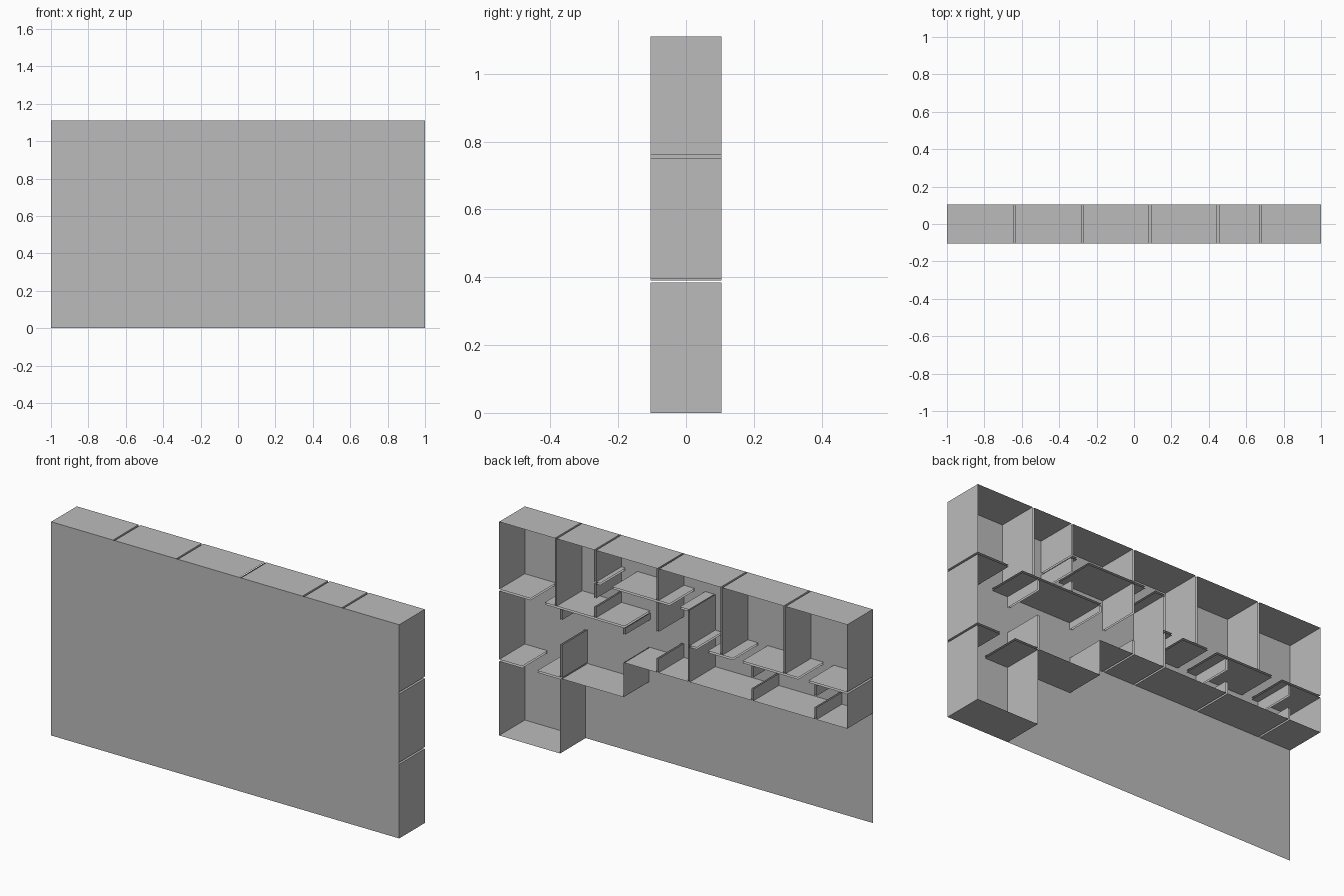
import bpy
import bmesh

cube = bpy.data.objects.get("Cube")
if cube:
    bpy.data.objects.remove(cube, do_unlink=True)

DEPTH = 0.105   # half depth of every room
GAP = 0.005     # half the gap between neighbouring rooms
TOP = 1.11

grey = bpy.data.materials.new("plain_grey")
grey.use_nodes = True
grey.diffuse_color = (0.5, 0.5, 0.5, 1)
grey.node_tree.nodes["Principled BSDF"].inputs["Base Color"].default_value = (0.5, 0.5, 0.5, 1)


def make_object(name, quads):
    """Object made of separate flat quads."""
    bm = bmesh.new()
    for quad in quads:
        bm.faces.new([bm.verts.new(p) for p in quad])
    mesh = bpy.data.meshes.new(name)
    bm.to_mesh(mesh)
    bm.free()
    mesh.materials.append(grey)
    bpy.context.collection.objects.link(bpy.data.objects.new(name, mesh))


def level(name, z, spans, paired=False):
    """Floors or ceilings at one height; paired ones leave a thin gap."""
    heights = (z - GAP, z + GAP) if paired else (z,)
    make_object(name, [
        [(a, -DEPTH, h), (b, -DEPTH, h), (b, DEPTH, h), (a, DEPTH, h)]
        for a, b in spans for h in heights])


def wall(name, x, spans, paired=True):
    """Upright pieces at one x; the spans leave door openings."""
    places = (x - GAP, x + GAP) if paired else (x,)
    make_object(name, [
        [(p, -DEPTH, a), (p, DEPTH, a), (p, DEPTH, b), (p, -DEPTH, b)]
        for a, b in spans for p in places])


def between(lines):
    """Spans between neighbouring wall lines, minus the gaps."""
    last = len(lines) - 1
    return [(a + (GAP if i else 0), b - (GAP if i + 1 < last else 0))
            for i, (a, b) in enumerate(zip(lines, lines[1:]))]


# Closed front sheet
make_object("front_panel", [[(-1, -DEPTH, 0), (1, -DEPTH, 0),
                             (1, -DEPTH, TOP), (-1, -DEPTH, TOP)]])

# Outer shell
level("roof", TOP, between([-1, -0.64, -0.277, 0.086, 0.449, 0.675, 1]))
wall("left_end", 1, [(0, 0.385), (0.395, 0.75), (0.76, TOP)], False)
wall("right_end", -1, [(0.57, 0.75), (0.76, TOP)], False)
level("ground_floor", 0, [(0.65, 1)], False)
wall("ground_room_side", 0.65, [(0, 0.385)], False)
level("middle_outer_floor", 0.39, [(0.285, 0.64)])
wall("middle_room_side", 0.286, [(0.39, 0.57)], False)
level("raised_outer_floor", 0.57, between([-1, -0.818, -0.455, -0.09, 0.09, 0.281]))

# Floors between rooms, with hatch openings
level("lower_floor", 0.39, [(0.65, 0.782), (0.868, 1)], True)
level("upper_floor_left", 0.755, [(0.28, 0.74), (0.82, 1)], True)
level("upper_floor_right", 0.755, [(-1, -0.776), (-0.718, -0.396), (-0.343, -0.198),
                                   (-0.135, -0.09)], True)
level("loft_floor", 0.94, [(-0.09, -0.037), (0.022, 0.352), (0.42, 0.445)], True)

# Solid walls between rooms
for number, x in enumerate((-0.64, -0.277, 0.675)):
    wall(f"upper_wall_{number + 1}", x, [(0.76, TOP)])
wall("tall_wall", -0.09, [(0.57, 0.945)])

# Walls with door openings
wall("left_door_wall", 0.645, [(0.395, 0.566), (0.695, 0.75)])
wall("middle_door_lintel", 0.283, [(0.715, 0.75)])
wall("upper_door_wall", 0.449, [(0.76, 0.815), (0.86, 0.935), (0.945, TOP)])
wall("centre_door_wall", 0.09, [(0.57, 0.643), (0.782, 0.935), (0.945, TOP)])
for side, x in (("inner", -0.455), ("outer", -0.818)):
    wall(f"{side}_low_door_wall", x, [(0.57, 0.632), (0.692, 0.75)])
